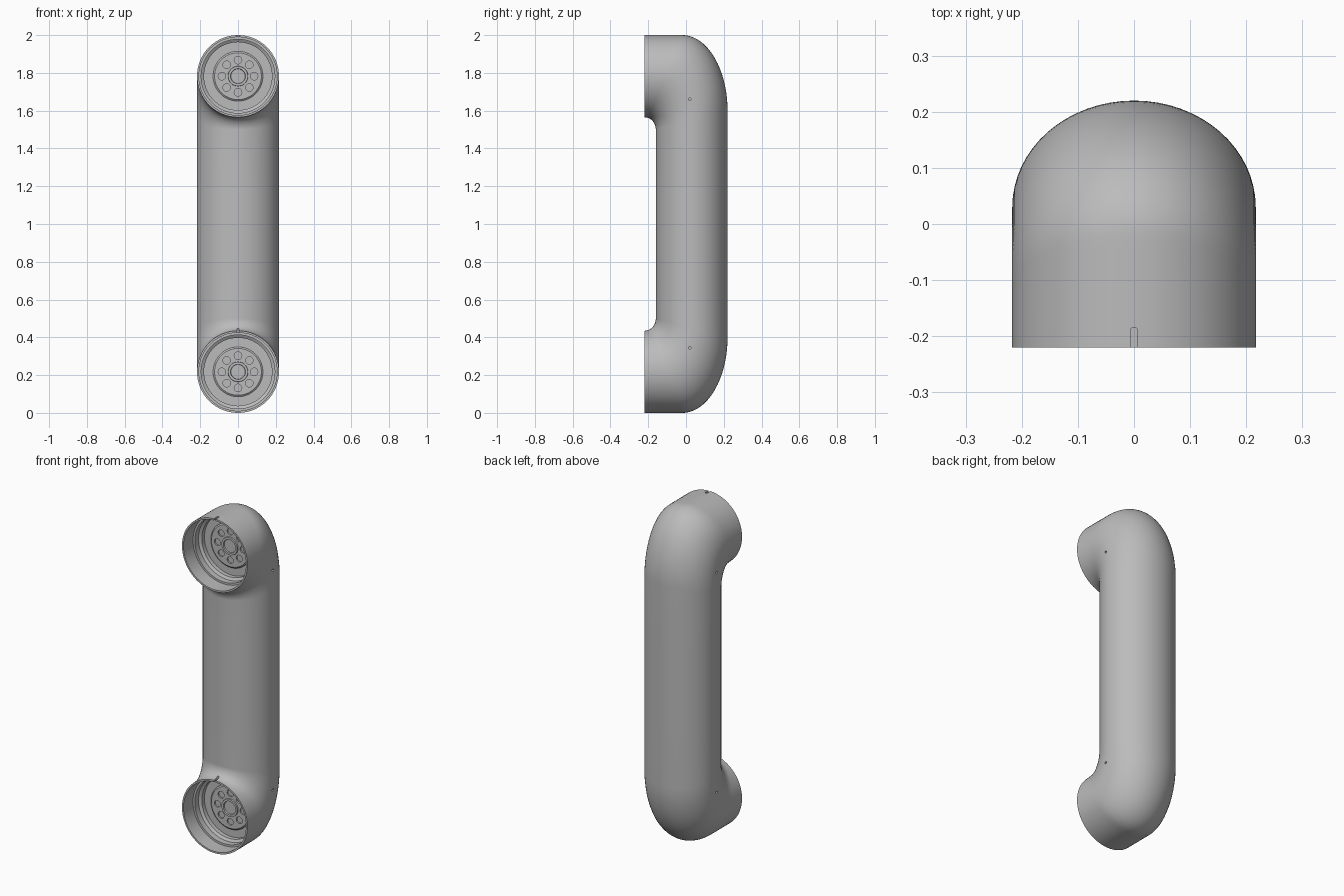
import bpy, bmesh
from math import sin, cos, pi, radians
from mathutils import Matrix, Vector

if "Cube" in bpy.data.objects:
    bpy.data.objects.remove(bpy.data.objects["Cube"])

SEG = 64
WIDTH = 0.217           # half width of the handset
CUPS = {"lower": 0.2175, "upper": 1.7825}

grey = bpy.data.materials.new("plain_grey")
grey.use_nodes = True
colour = (0.5, 0.5, 0.5, 1)
grey.diffuse_color = colour
grey.node_tree.nodes["Principled BSDF"].inputs["Base Color"].default_value = colour


def finish(name, bm):
    bmesh.ops.recalc_face_normals(bm, faces=bm.faces)
    mesh = bpy.data.meshes.new(name)
    bm.to_mesh(mesh)
    bm.free()
    mesh.materials.append(grey)
    ob = bpy.data.objects.new(name, mesh)
    bpy.context.collection.objects.link(ob)
    return ob


def skin(bm, rings, closed=False):
    """Bridge rings of equal length with quads."""
    pairs = list(zip(rings, rings[1:]))
    if closed:
        pairs.append((rings[-1], rings[0]))
    for a, b in pairs:
        for i in range(SEG):
            j = (i + 1) % SEG
            bm.faces.new((a[i], a[j], b[j], b[i]))


def lathe(name, profile, z, closed=False):
    """Turn (radius, y) points about the y axis of a cup."""
    bm = bmesh.new()
    rings = [[bm.verts.new((r * cos(2 * pi * i / SEG), y, z + r * sin(2 * pi * i / SEG)))
              for i in range(SEG)] for r, y in profile]
    skin(bm, rings, closed)
    if not closed:
        bm.faces.new(rings[0])
        bm.faces.new(rings[-1])
    return finish(name, bm)


def rod(name, centre, axis, radius, depth):
    bm = bmesh.new()
    turn = Vector((0, 0, 1)).rotation_difference(Vector(axis)).to_matrix().to_4x4()
    bmesh.ops.create_cone(bm, cap_ends=True, segments=20, radius1=radius, radius2=radius,
                          depth=depth, matrix=Matrix.Translation(centre) @ turn)
    return finish(name, bm)


def box(name, centre, size):
    bm = bmesh.new()
    bmesh.ops.create_cube(bm, size=1, matrix=Matrix.Translation(centre)
                          @ Matrix.Diagonal((*size, 1)))
    return finish(name, bm)


def activate(ob):
    bpy.ops.object.select_all(action="DESELECT")
    ob.select_set(True)
    bpy.context.view_layer.objects.active = ob


def cut(ob, cutter):
    cutter.hide_render = True
    mod = ob.modifiers.new("cut", "BOOLEAN")
    mod.operation = "DIFFERENCE"
    mod.solver = "EXACT"
    mod.object = cutter
    activate(ob)
    bpy.ops.object.modifier_apply(modifier=mod.name)
    bpy.data.objects.remove(cutter)


def smooth(ob):
    activate(ob)
    bpy.ops.object.shade_smooth_by_angle(angle=radians(30))


# Handset body: elliptical rings spanning an inner and an outer side curve
def side_points(u):
    t = u * pi / 2
    inner = Vector((0, -0.22 + 0.06 * sin(t), 1.5 + 0.065 * cos(t)))
    straight = 0.28
    if u < straight:
        outer = Vector((0, -0.22 + 0.2 * u / straight, 2))
    else:
        a = (u - straight) / (1 - straight) * pi / 2
        outer = Vector((0, -0.02 + 0.24 * sin(a), 1.6 + 0.4 * cos(a)))
    return inner, outer


STEPS = 36
half = [side_points(i / STEPS) for i in range(STEPS + 1)]
half.append((Vector((0, -0.16, 1.25)), Vector((0, 0.22, 1.25))))
flip = lambda p: Vector((0, p.y, 2 - p.z))
sections = half + [(flip(a), flip(b)) for a, b in reversed(half)]

bm = bmesh.new()
rings = []
for inner, outer in sections:
    mid, arm = (inner + outer) / 2, (outer - inner) / 2
    rings.append([bm.verts.new(mid + arm * cos(2 * pi * i / SEG)
                               + Vector((WIDTH * sin(2 * pi * i / SEG), 0, 0)))
                  for i in range(SEG)])
skin(bm, rings)
bm.faces.new(rings[0])
bm.faces.new(rings[-1])
body = finish("handset_body", bm)

# Stepped cup hollows, lip notches and side pin holes
hollow = [(0.207, -0.26), (0.207, -0.13), (0.195, -0.13), (0.195, -0.095),
          (0.18, -0.085), (0.18, -0.06)]
for label, z in CUPS.items():
    cut(body, lathe("hollow_cutter", hollow, z))
    cut(body, box("notch_cutter", (0, -0.22, z + 0.215), (0.012, 0.06, 0.06)))
    cut(body, rod("notch_end_cutter", (0, -0.19, z + 0.215), (0, 0, 1), 0.006, 0.06))
for z in (0.345, 1.66):
    for side in (-1, 1):
        cut(body, rod("pin_cutter", (side * 0.225, 0.02, z), (1, 0, 0), 0.007, 0.05))
smooth(body)

# Perforated disc and centre ring inside each cup
for label, z in CUPS.items():
    disc = lathe(label + "_sound_disc", [(0.132, -0.055), (0.132, -0.068), (0.124, -0.074),
                                         (0.03, -0.074)], z)
    for k in range(8):
        a = k * pi / 4
        spot = (0.085 * cos(a), -0.075, z + 0.085 * sin(a))
        cut(disc, rod("hole_cutter", spot, (0, 1, 0), 0.02, 0.02))
    smooth(disc)
    ring = lathe(label + "_centre_ring", [(0.054, -0.07), (0.052, -0.082), (0.04, -0.082),
                                          (0.037, -0.07)], z, closed=True)
    smooth(ring)
